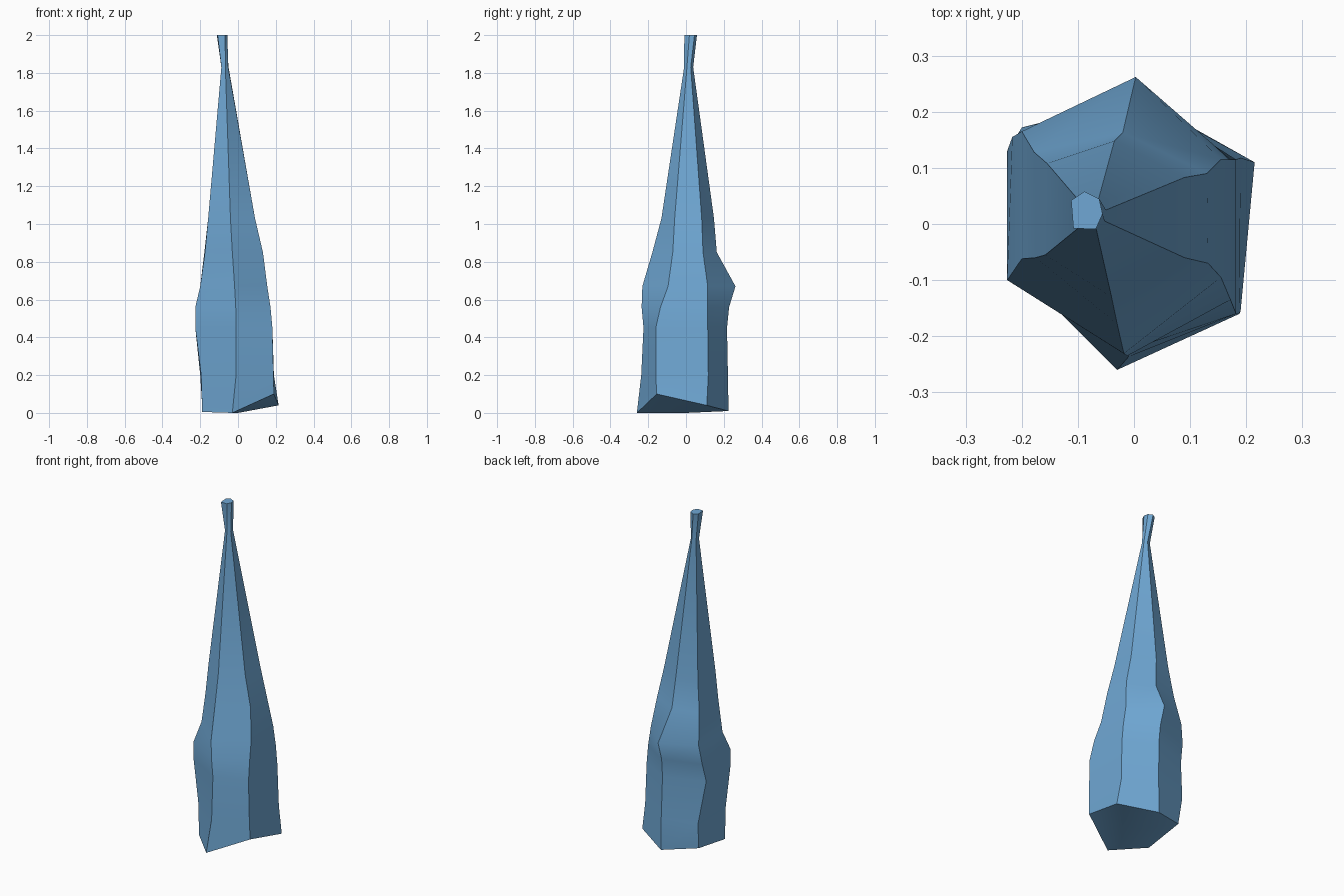
import bpy, bmesh
from mathutils import Vector

# Six ridges per ring, in order: front, front right, back right, back, back left, front left
RINGS = [
    (0.00, [(-.03, -.26), (.19, -.155), (.215, .11), (.01, .225), (-.19, .15), (-.19, -.10)]),
    (0.20, [(-.01, -.237), (.188, -.16), (.19, .118), (.01, .222), (-.20, .172), (-.195, -.10)]),
    (0.45, [(-.01, -.225), (.182, -.16), (.182, .115), (.005, .217), (-.226, .13), (-.226, -.10)]),
    (0.56, [(-.012, -.235), (.172, -.135), (.172, .115), (.003, .228), (-.217, .155), (-.226, -.10)]),
    (0.67, [(-.018, -.231), (.155, -.095), (.155, .115), (.003, .262), (-.20, .165), (-.20, -.062)]),
    (0.85, [(-.03, -.178), (.132, -.07), (.13, .09), (-.02, .163), (-.178, .128), (-.175, -.06)]),
    (1.03, [(-.04, -.13), (.09, -.06), (.09, .083), (-.035, .148), (-.155, .108), (-.158, -.055)]),
    (1.83, [(-.067, -.01), (-.052, .005), (-.05, .025), (-.065, .038), (-.088, .03), (-.088, .002)]),
    (2.00, [(-.068, -.009), (-.056, .018), (-.062, .045), (-.088, .058), (-.112, .042), (-.108, -.008)]),
]
# The foot is chipped away unevenly
FOOT_Z = [0, .10, .04, .01, .045, .005]

bm = bmesh.new()
rings = [[bm.verts.new((x, y, z)) for x, y in pts] for z, pts in RINGS]
for v, z in zip(rings[0], FOOT_Z):
    v.co.z = z

# Sides
for a, b in zip(rings, rings[1:]):
    for i in range(6):
        j = (i + 1) % 6
        bm.faces.new((a[i], a[j], b[j], b[i]))

# Flat tip and faceted underside
bm.faces.new(rings[-1])
centre = bm.verts.new(Vector((0, 0, 0)))
for i in range(6):
    bm.faces.new((rings[0][(i + 1) % 6], rings[0][i], centre))

bmesh.ops.recalc_face_normals(bm, faces=bm.faces)
mesh = bpy.data.meshes.new("rock_spire")
bm.to_mesh(mesh)
bm.free()

spire = bpy.data.objects.new("rock_spire", mesh)
bpy.context.collection.objects.link(spire)

# Single blue material
blue = bpy.data.materials.new("soft_blue")
blue.diffuse_color = (.16, .39, .66, 1)
mesh.materials.append(blue)

# Soft faces with sharp ridges
bpy.context.view_layer.objects.active = spire
spire.select_set(True)
bpy.ops.object.shade_smooth_by_angle(angle=0.6)
